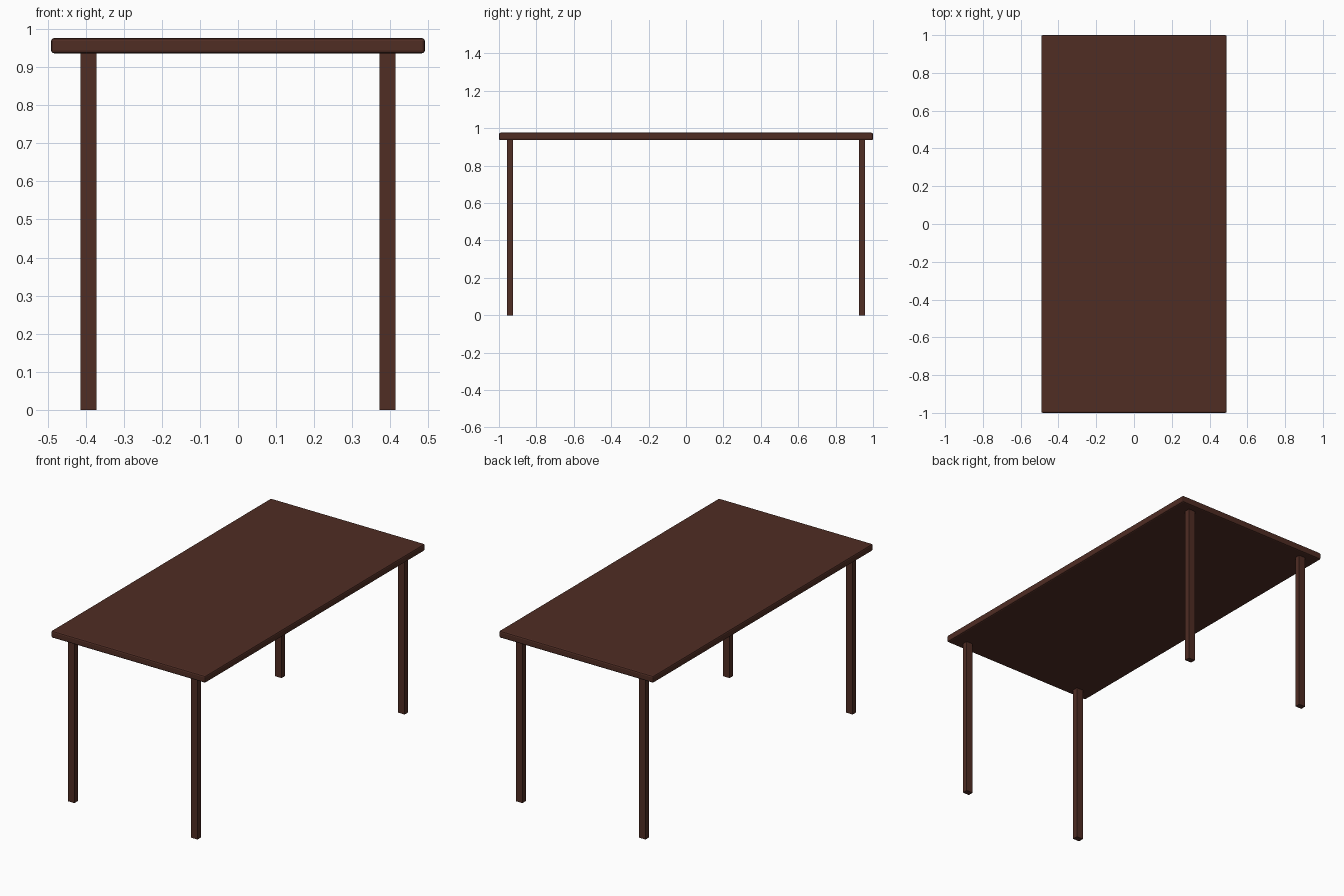
import bpy

if "Cube" in bpy.data.objects:
    bpy.data.objects.remove(bpy.data.objects["Cube"])

# Single dark wood colour
wood = bpy.data.materials.new("dark brown wood")
wood.diffuse_color = (0.08, 0.026, 0.0176, 1.0)
wood.use_nodes = True
wood.node_tree.nodes["Principled BSDF"].inputs["Base Color"].default_value = wood.diffuse_color


def box(name, lo, hi, bevel=0.0):
    """Axis-aligned box between two corners, with optional chamfered edges."""
    bpy.ops.mesh.primitive_cube_add(size=1)
    ob = bpy.context.object
    ob.name = name
    ob.location = [(a + b) / 2 for a, b in zip(lo, hi)]
    ob.scale = [b - a for a, b in zip(lo, hi)]
    bpy.ops.object.transform_apply(location=True, rotation=False, scale=True)
    ob.data.materials.append(wood)
    if bevel:
        mod = ob.modifiers.new("chamfer", "BEVEL")
        mod.width = bevel
        mod.segments = 2
    return ob


# Tabletop with softened edges
HALF_X, HALF_Y = 0.491, 1.0
UNDER, TOP = 0.936, 0.976
box("tabletop", (-HALF_X, -HALF_Y, UNDER), (HALF_X, HALF_Y, TOP), 0.008)

# Four straight rectangular legs
LEG_X, LEG_Y = 0.392, 0.942
LEG_W, LEG_D = 0.021, 0.016
for sy, row in ((-1, "front"), (1, "back")):
    for sx, side in ((-1, "left"), (1, "right")):
        x, y = sx * LEG_X, sy * LEG_Y
        box(f"{row}_{side}_leg",
            (x - LEG_W, y - LEG_D, 0.0),
            (x + LEG_W, y + LEG_D, UNDER + 0.002))
